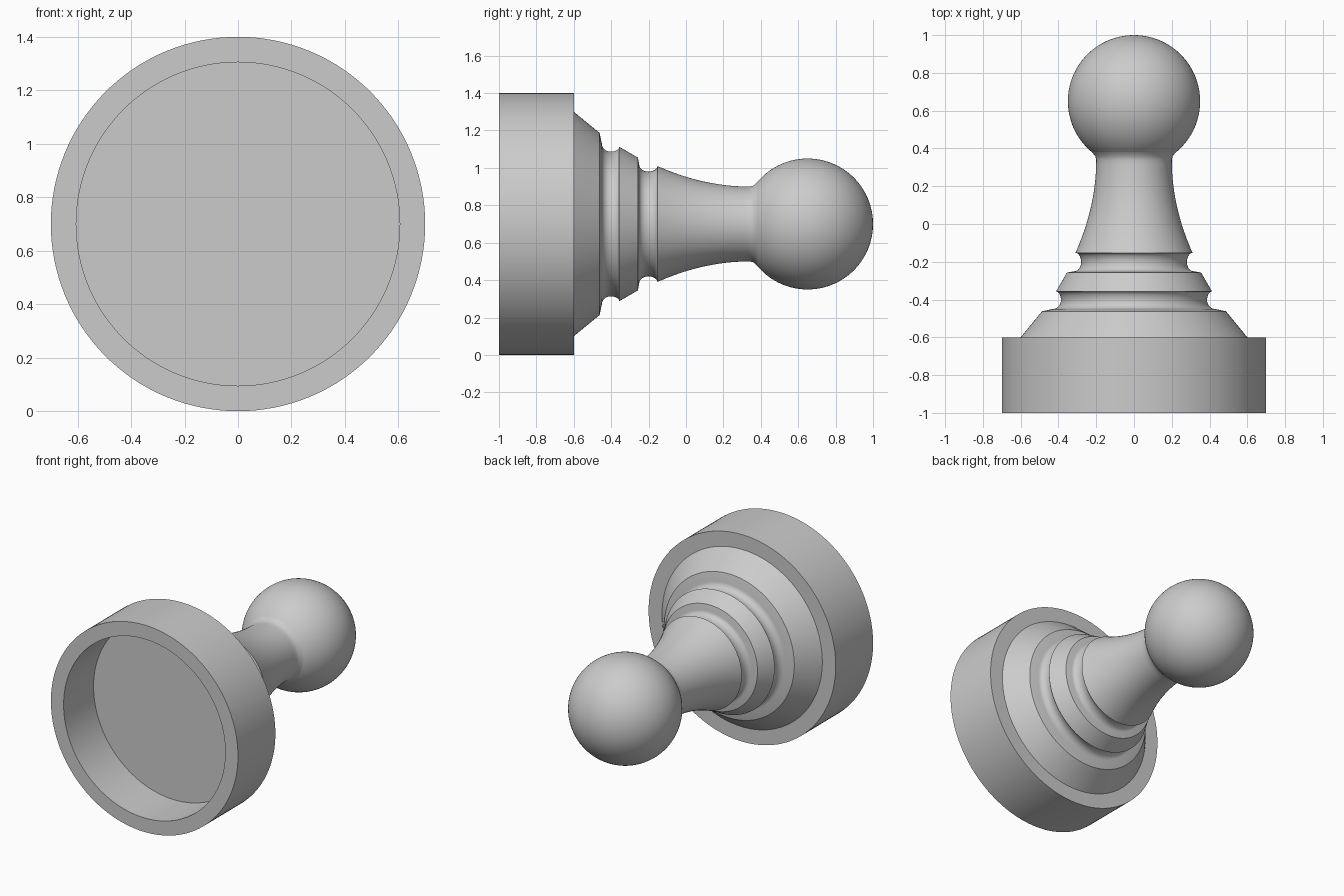
import bpy, bmesh, math

cube = bpy.data.objects.get("Cube")
if cube:
    bpy.data.objects.remove(cube)

SEGMENTS = 128
AXIS_Z = 0.7

grey = bpy.data.materials.new("light grey")
grey.use_nodes = True
grey.diffuse_color = (0.6, 0.6, 0.6, 1)
grey.node_tree.nodes["Principled BSDF"].inputs["Base Color"].default_value = (0.6, 0.6, 0.6, 1)


def lathe(name, profile):
    """Turn a (radius, y) profile around the lying axis."""
    bm = bmesh.new()
    rings = []
    for r, y in profile:
        if r < 1e-5:
            rings.append([bm.verts.new((0, y, AXIS_Z))] * SEGMENTS)
            continue
        ring = []
        for i in range(SEGMENTS):
            t = math.tau * i / SEGMENTS
            ring.append(bm.verts.new((r * math.cos(t), y, AXIS_Z + r * math.sin(t))))
        rings.append(ring)
    for a, b in zip(rings, rings[1:]):
        for i in range(SEGMENTS):
            j = (i + 1) % SEGMENTS
            bm.faces.new(dict.fromkeys((a[i], b[i], b[j], a[j])))
    mesh = bpy.data.meshes.new(name)
    bm.to_mesh(mesh)
    bm.free()
    mesh.materials.append(grey)
    obj = bpy.data.objects.new(name, mesh)
    bpy.context.collection.objects.link(obj)
    bpy.ops.object.select_all(action="DESELECT")
    bpy.context.view_layer.objects.active = obj
    obj.select_set(True)
    bpy.ops.object.shade_smooth_by_angle(angle=math.radians(32))
    return obj


def groove(start, floor, end, steps=16):
    """Rounded hollow from one lip to the other."""
    (r0, y0), (r1, y1) = start, end
    mid, half = (y0 + y1) / 2, (y1 - y0) / 2
    points = []
    for i in range(steps + 1):
        t = math.pi * i / steps
        lip = r0 if t < math.pi / 2 else r1
        points.append((floor + (lip - floor) * (1 - math.sin(t)), mid - half * math.cos(t)))
    return points


# Drum with a recess in its front face
lathe("base_drum", [(0, -0.68), (0.605, -0.68), (0.605, -1), (0.7, -1), (0.7, -0.6), (0.6, -0.6)])

# Two sloping tiers, each followed by a groove
lathe("lower_tier", [(0.6, -0.6), (0.487, -0.462)] + groove((0.43, -0.45), 0.387, (0.413, -0.357)))
lathe("upper_tier", [(0.413, -0.357), (0.355, -0.257)] + groove((0.315, -0.25), 0.28, (0.31, -0.153)))

# Neck narrowing towards the head
neck = []
for i in range(21):
    u = i / 20
    neck.append((0.2 + 0.11 * (1 - u) ** 2, -0.153 + 0.493 * u))
lathe("neck", neck + [(0.205, 0.36), (0.2227, 0.38)])

# Ball head
HEAD_R = 0.35
start = math.asin(0.2227 / HEAD_R)
head = []
for i in range(49):
    t = start + (math.pi - start) * i / 48
    head.append((HEAD_R * math.sin(t), 0.65 - HEAD_R * math.cos(t)))
lathe("ball_head", head)
